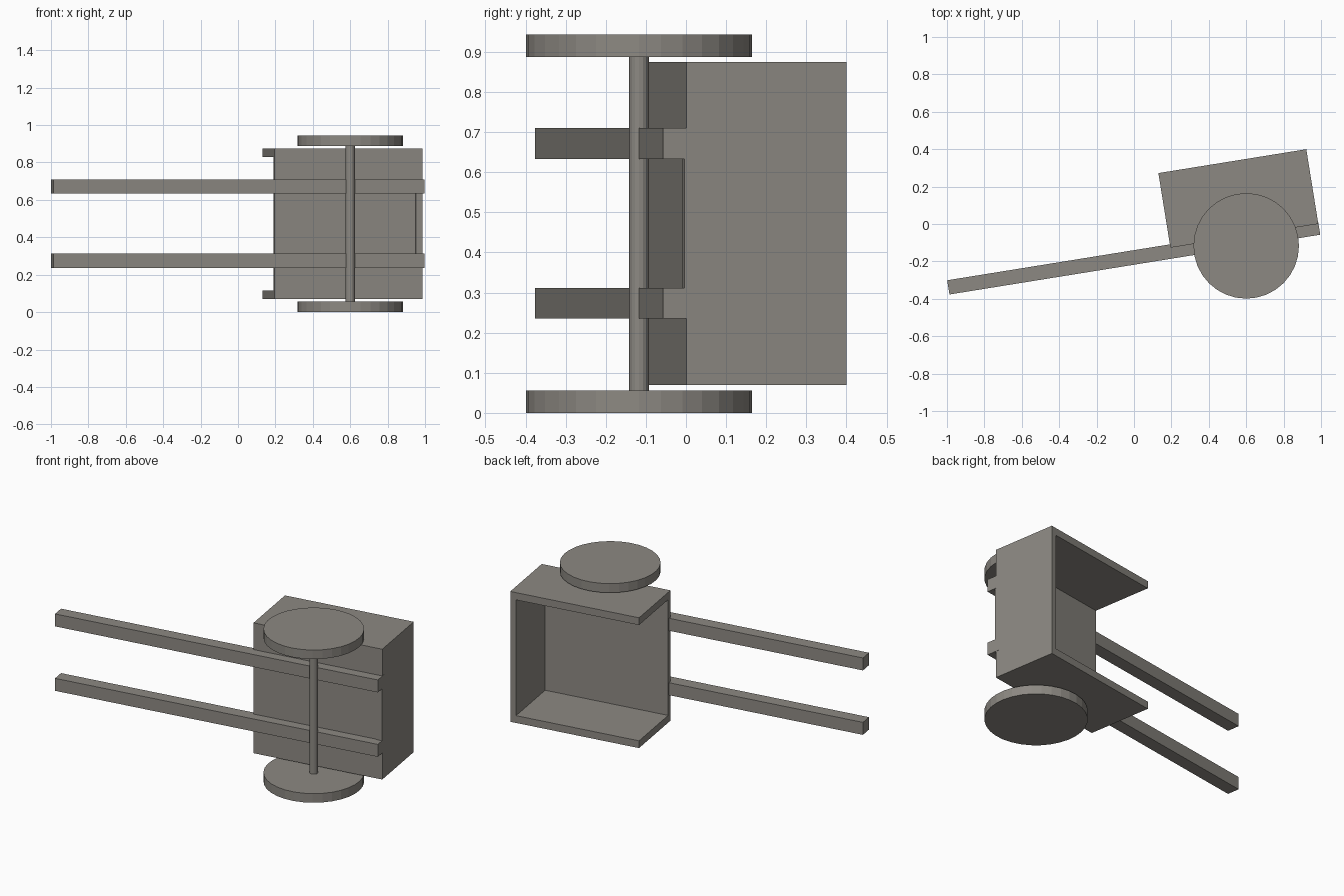
import bpy, bmesh, math
from mathutils import Matrix

if "Cube" in bpy.data.objects:
    bpy.data.objects.remove(bpy.data.objects["Cube"])

TILT = math.atan2(0.32, 1.985)          # cart body leans in the xy plane
FRAME = Matrix.Rotation(TILT, 4, 'Z')

grey = bpy.data.materials.new("warm grey")
grey.diffuse_color = (0.265, 0.25, 0.225, 1)
grey.use_nodes = True
grey.node_tree.nodes["Principled BSDF"].inputs["Base Color"].default_value = grey.diffuse_color


def finish(name, bm, matrix=None):
    bmesh.ops.recalc_face_normals(bm, faces=bm.faces)
    mesh = bpy.data.meshes.new(name)
    if matrix:
        bm.transform(matrix)
    bm.to_mesh(mesh)
    bm.free()
    mesh.materials.append(grey)
    ob = bpy.data.objects.new(name, mesh)
    bpy.context.collection.objects.link(ob)
    return ob


def prism(bm, outline, axis, lo, hi):
    """Extrude a closed outline; axis 1 runs along the tilted depth, 2 along z."""
    def place(p, h):
        return (p[0], h, p[1]) if axis == 1 else (p[0], p[1], h)
    a = [bm.verts.new(place(p, lo)) for p in outline]
    b = [bm.verts.new(place(p, hi)) for p in outline]
    bm.faces.new(a)
    bm.faces.new(b[::-1])
    n = len(a)
    for i in range(n):
        bm.faces.new((a[i], a[(i + 1) % n], b[(i + 1) % n], b[i]))


def block(name, u0, u1, v0, v1, z0, z1):
    bm = bmesh.new()
    prism(bm, [(u0, v0), (u1, v0), (u1, v1), (u0, v1)], 2, z0, z1)
    return finish(name, bm, FRAME)


def cylinder(name, r, sides, z0, z1):
    bm = bmesh.new()
    bmesh.ops.create_cone(bm, cap_ends=True, segments=sides, radius1=r, radius2=r,
                          depth=z1 - z0)
    return finish(name, bm, Matrix.Translation((0.6, -0.117, (z0 + z1) / 2)))


# Box: U-shaped walls (open towards the handles) and a floor
U0, U1, V0, V1, Z0, Z1 = 0.172, 0.973, -0.156, 0.248, 0.07, 0.875
SIDE, END, FLOOR = 0.045, 0.036, 0.03
bm = bmesh.new()
prism(bm, [(U0, Z0), (U1, Z0), (U1, Z1), (U0, Z1), (U0, Z1 - SIDE),
           (U1 - END, Z1 - SIDE), (U1 - END, Z0 + SIDE), (U0, Z0 + SIDE)],
      1, V0, V1)
finish("box_walls", bm, FRAME)
block("box_floor", U0, U1 - END, V0, V0 + FLOOR, Z0 + SIDE, Z1 - SIDE)

# Two long shafts, joined by a thin cross strip at the box end
for name, z in (("lower_shaft", 0.235), ("upper_shaft", 0.633)):
    block(name, -1.034, 0.974, -0.215, -0.138, z, z + 0.077)
block("cross_strip", U1 - END, U1, V0 - 0.005, V0 + 0.001, 0.312, 0.633)

# Axle and wheels
cylinder("axle", 0.025, 16, 0.05, 0.893)
for name, z in (("lower_wheel", 0.0), ("upper_wheel", 0.887)):
    cylinder(name, 0.282, 32, z, z + 0.056)
